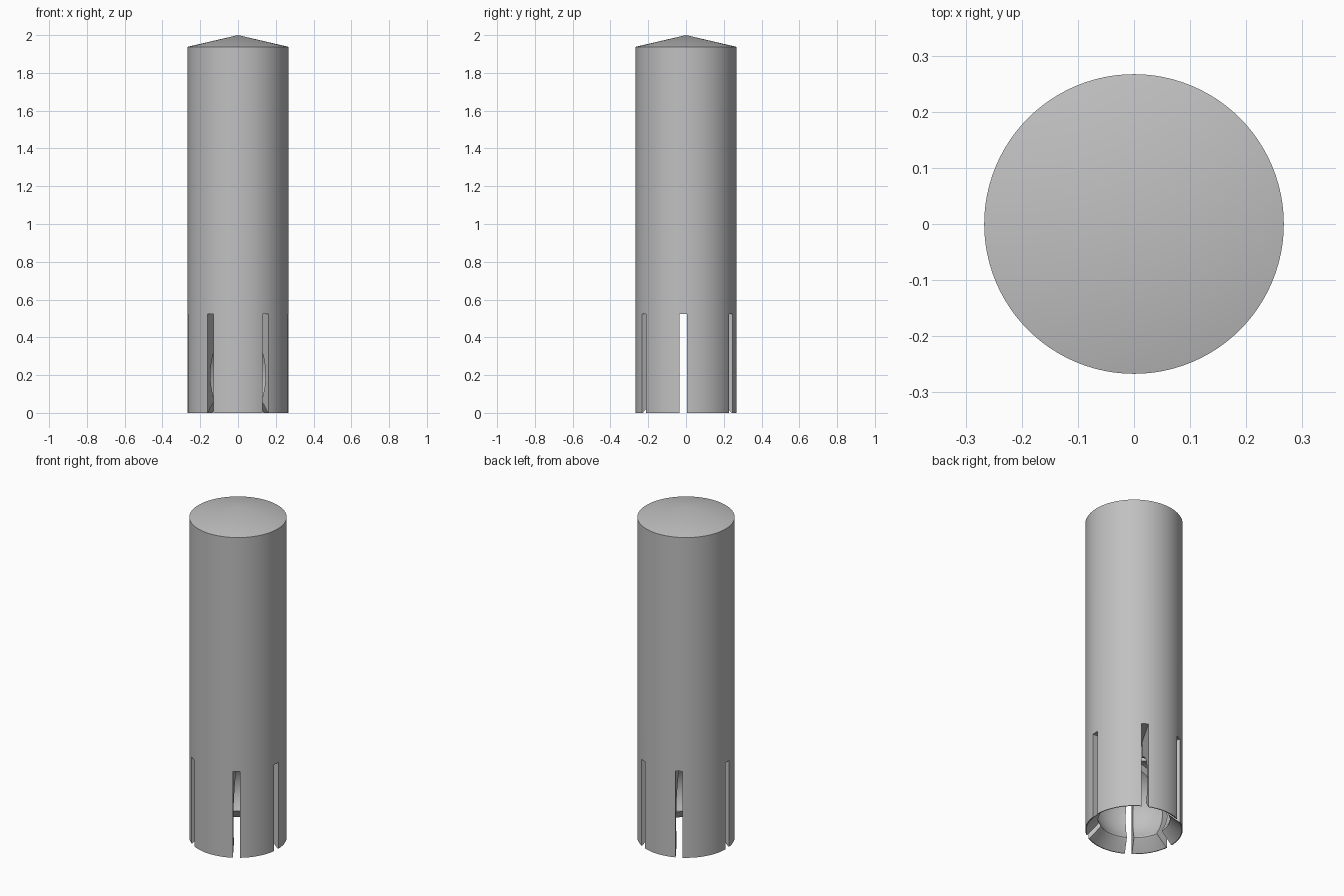
import bpy, bmesh, math
from mathutils import Vector, Matrix

if "Cube" in bpy.data.objects:
    bpy.data.objects.remove(bpy.data.objects["Cube"])

R = 0.267                      # outer radius
BALL_R, BALL_Z = 0.235, 0.2    # spherical socket
SEGMENTS = 96

grey = bpy.data.materials.new("plain grey")
grey.diffuse_color = (0.53, 0.53, 0.53, 1)
grey.use_nodes = True
grey.node_tree.nodes["Principled BSDF"].inputs["Base Color"].default_value = grey.diffuse_color


def make_object(name, bm):
    bmesh.ops.recalc_face_normals(bm, faces=bm.faces[:])
    mesh = bpy.data.meshes.new(name)
    bm.to_mesh(mesh)
    bm.free()
    mesh.materials.append(grey)
    obj = bpy.data.objects.new(name, mesh)
    bpy.context.collection.objects.link(obj)
    return obj


# Body profile: shallow cone tip, straight wall, flared mouth, throat, ball socket
profile = [(0, 2), (R, 1.938), (R, 0.0), (0.262, 0.0), (0.203, 0.056), (0.197, 0.064)]
start = -math.acos(0.197 / BALL_R)
steps = 20
for i in range(steps + 1):
    a = start + (math.pi / 2 - start) * i / steps
    profile.append((BALL_R * math.cos(a), BALL_Z + BALL_R * math.sin(a)))
profile[-1] = (0, BALL_Z + BALL_R)

bm = bmesh.new()
verts = [bm.verts.new((r, 0, z)) for r, z in profile]
edges = [bm.edges.new(pair) for pair in zip(verts, verts[1:])]
bmesh.ops.spin(bm, geom=verts + edges, cent=(0, 0, 0), axis=(0, 0, 1),
               angle=math.tau, steps=SEGMENTS, use_duplicate=False)
bmesh.ops.remove_doubles(bm, verts=bm.verts[:], dist=0.0003)
body = make_object("socket_post", bm)

# Three off-centre slots, each cutting right across the socket end
cutters = []
for i in range(3):
    bm = bmesh.new()
    place = (Matrix.Rotation(math.tau * i / 3, 4, 'Z')
             @ Matrix.Translation(Vector((0, -0.0145, 0.21)))
             @ Matrix.Diagonal((0.8, 0.039, 0.626, 1)))
    bmesh.ops.create_cube(bm, size=1, matrix=place)
    cutter = make_object("slot_cutter", bm)
    cutter.hide_render = True
    cutters.append(cutter)
    mod = body.modifiers.new("slot", 'BOOLEAN')
    mod.operation, mod.solver, mod.object = 'DIFFERENCE', 'EXACT', cutter

bpy.context.view_layer.objects.active = body
body.select_set(True)
for mod in list(body.modifiers):
    bpy.ops.object.modifier_apply(modifier=mod.name)
for cutter in cutters:
    bpy.data.objects.remove(cutter)

# Smooth round surfaces, crisp rims and slot edges
bpy.ops.object.select_all(action='DESELECT')
body.select_set(True)
bpy.ops.object.shade_smooth_by_angle(angle=math.radians(12))
